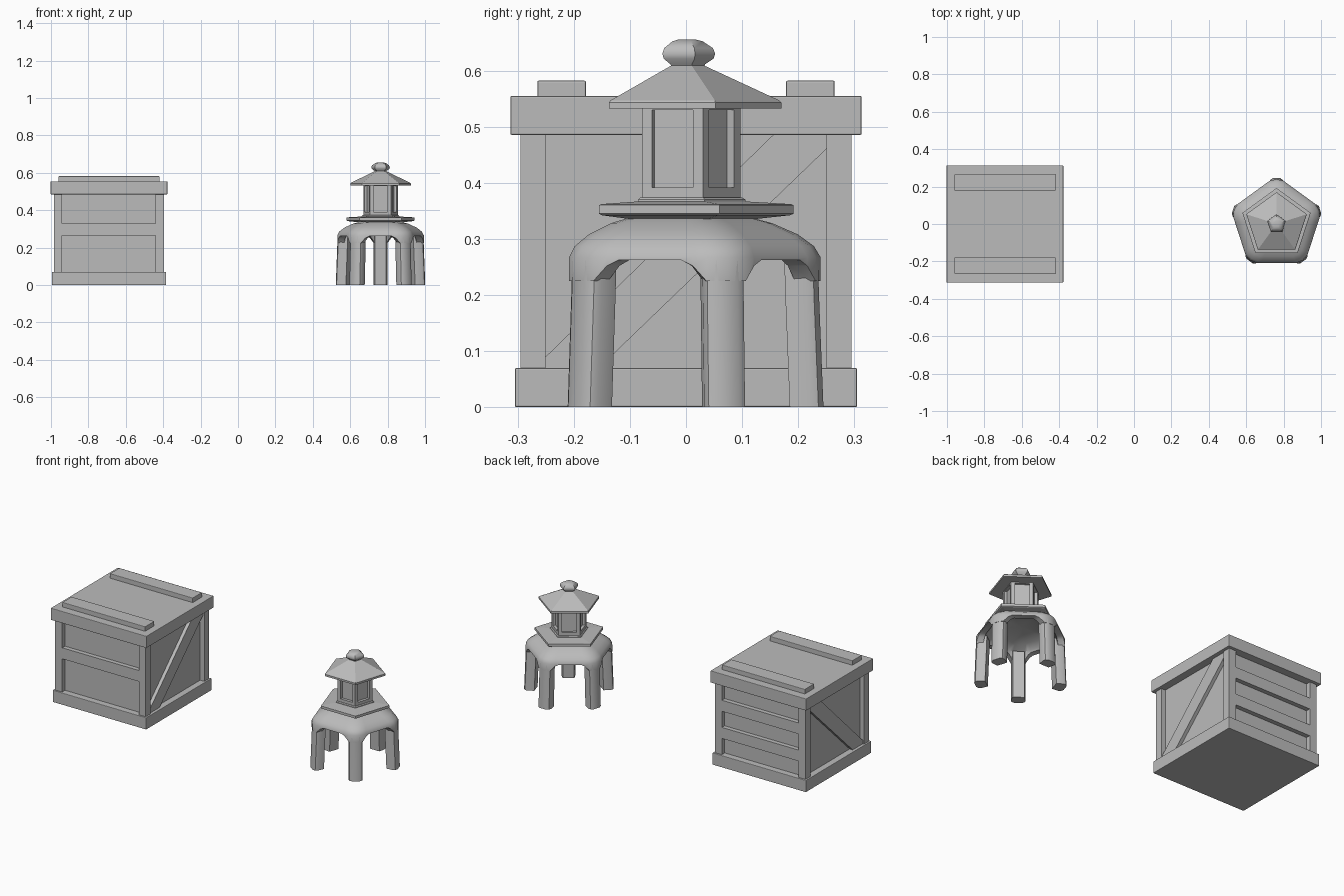
import bpy, bmesh, math
from mathutils import Vector, Matrix

cube = bpy.data.objects.get("Cube")
if cube:
    bpy.data.objects.remove(cube, do_unlink=True)

grey = bpy.data.materials.new("plain_grey")
grey.use_nodes = True
grey.diffuse_color = (0.5, 0.5, 0.5, 1)
grey.node_tree.nodes["Principled BSDF"].inputs["Base Color"].default_value = (0.5, 0.5, 0.5, 1)

CRATE = Vector((-0.69, 0, 0))
LANTERN = Vector((0.762, 0, 0))


def finish(name, bm, origin, smooth=None, bevel=0):
    bmesh.ops.recalc_face_normals(bm, faces=bm.faces)
    mesh = bpy.data.meshes.new(name)
    bm.to_mesh(mesh)
    bm.free()
    mesh.materials.append(grey)
    obj = bpy.data.objects.new(name, mesh)
    obj.location = origin
    bpy.context.collection.objects.link(obj)
    if bevel:
        mod = obj.modifiers.new("soft_edges", 'BEVEL')
        mod.width, mod.segments = bevel, 2
    if smooth:
        bpy.ops.object.select_all(action='DESELECT')
        obj.select_set(True)
        bpy.context.view_layer.objects.active = obj
        bpy.ops.object.shade_smooth_by_angle(angle=math.radians(smooth))
    return obj


def box(name, x, y, z, bevel=0.003):
    bm = bmesh.new()
    bmesh.ops.create_cube(bm, size=1)
    for v in bm.verts:
        v.co = [a + (b - a) * (c + 0.5) for (a, b), c in zip((x, y, z), v.co)]
    return finish(name, bm, CRATE, bevel=bevel)


def loft(bm, rings):
    """Skin a list of equally sized point rings and cap both ends."""
    rows = [[bm.verts.new(p) for p in ring] for ring in rings]
    n = len(rows[0])
    for low, high in zip(rows, rows[1:]):
        for i in range(n):
            j = (i + 1) % n
            bm.faces.new((low[i], low[j], high[j], high[i]))
    bm.faces.new(rows[0][::-1])
    bm.faces.new(rows[-1])


def corner(k):
    return math.radians(90 + 72 * k)


def pentagon(r, z):
    return [(r * math.cos(corner(k)), r * math.sin(corner(k)), z) for k in range(5)]


def polar(k, out, side, z=0):
    return Matrix.Rotation(corner(k), 3, 'Z') @ Vector((out, side, z))


def tier(name, profile, smooth=None):
    bm = bmesh.new()
    loft(bm, [pentagon(r, z) for r, z in profile])
    return finish(name, bm, LANTERN, smooth)


# Crate: base, body, lid, lid battens and corner posts
box("crate_base", (-0.305, 0.305), (-0.305, 0.305), (0, 0.07))
box("crate_body", (-0.268, 0.268), (-0.268, 0.268), (0.05, 0.5), 0)
box("crate_lid", (-0.312, 0.312), (-0.313, 0.313), (0.485, 0.555))
for side, name in ((-1, "front"), (1, "back")):
    mid = 0.2215 * side
    box(f"lid_batten_{name}", (-0.27, 0.27), (mid - 0.0435, mid + 0.0435), (0.55, 0.582))
    for sx, way in ((-1, "right"), (1, "left")):
        box(f"post_{name}_{way}", sorted((sx * 0.25, sx * 0.295)),
            sorted((side * 0.25, side * 0.295)), (0.06, 0.49), 0)

# Horizontal planks: one on the front, two on the back
box("front_plank", (-0.25, 0.25), (-0.294, -0.26), (0.265, 0.33), 0)
for i, z in enumerate((0.165, 0.325)):
    box(f"back_plank_{i}", (-0.25, 0.25), (0.26, 0.294), (z, z + 0.065), 0)

# Diagonal braces on the two sides
brace = [(-0.25, 0.07), (-0.155, 0.07), (0.25, 0.46), (0.25, 0.485), (0.155, 0.485), (-0.25, 0.09)]
for sx, way in ((-1, "right"), (1, "left")):
    bm = bmesh.new()
    loft(bm, [[(sx * d, y, z) for y, z in brace] for d in (0.26, 0.288)])
    finish(f"brace_{way}", bm, CRATE)

# Lantern legs: tapered, with a chamfered outer face
half = [(0.185, 0.03), (0.222, 0.038), (0.236, 0.034), (0.245, 0.02)]
section = half + [(r, -s) for r, s in reversed(half)]
for k in range(5):
    bm = bmesh.new()
    loft(bm, [[polar(k, r - shift, s, z) for r, s in section]
              for z, shift in ((0, 0), (0.2, 0.008), (0.268, 0.01))])
    finish(f"leg_{k}", bm, LANTERN, 40)

# Domed stand: hollow five-sided shell with arched openings
outline, rim = [], []
arch = ((0, 0.225), (0.12, 0.252), (0.22, 0.262), (0.5, 0.262),
        (0.78, 0.262), (0.88, 0.252), (1, 0.225))
for k in range(5):
    outline.append(polar(k, 0.24, 0))
    rim.append(0.225)
    start, end = polar(k, 0.231, 0.037), polar(k + 1, 0.231, -0.037)
    for t, z in arch:
        outline.append(start.lerp(end, t))
        rim.append(z)


def dome_ring(f, z=None):
    return [(p.x * f, p.y * f, r if z is None else z) for p, r in zip(outline, rim)]


bm = bmesh.new()
loft(bm, [dome_ring(*row) for row in (
    (0.1, 0.31), (0.35, 0.305), (0.62, 0.292), (0.8, 0.272), (0.84,),
    (1,), (1, 0.267), (0.95, 0.287), (0.83, 0.308), (0.64, 0.328), (0.42, 0.342), (0.2, 0.347))])
finish("domed_stand", bm, LANTERN, 40)

# Platform, step, roof and finial
tier("platform", [(0.12, 0.335), (0.185, 0.342), (0.192, 0.345), (0.192, 0.36), (0.187, 0.362), (0.1, 0.367)])
tier("house_step", [(0.106, 0.36), (0.106, 0.37), (0.1, 0.374)])
tier("roof", [(0.09, 0.534), (0.17, 0.532), (0.17, 0.543), (0.166, 0.547), (0.03, 0.61)])
tier("finial", [(0.03, 0.6), (0.034, 0.611), (0.049, 0.621), (0.052, 0.63), (0.048, 0.64),
                (0.03, 0.652), (0.018, 0.655)], 40)

# Lantern house with a recessed window on each side
bm = bmesh.new()
loft(bm, [pentagon(0.097, 0.373), pentagon(0.097, 0.548)])
bmesh.ops.recalc_face_normals(bm, faces=bm.faces)
walls = [f for f in bm.faces if abs(f.normal.z) < 0.5]
bmesh.ops.inset_individual(bm, faces=walls, thickness=0.0265)
pushed = bmesh.ops.extrude_discrete_faces(bm, faces=walls)["faces"]
for f in pushed:
    bmesh.ops.translate(bm, verts=f.verts, vec=f.normal * -0.016)
finish("lantern_house", bm, LANTERN)
